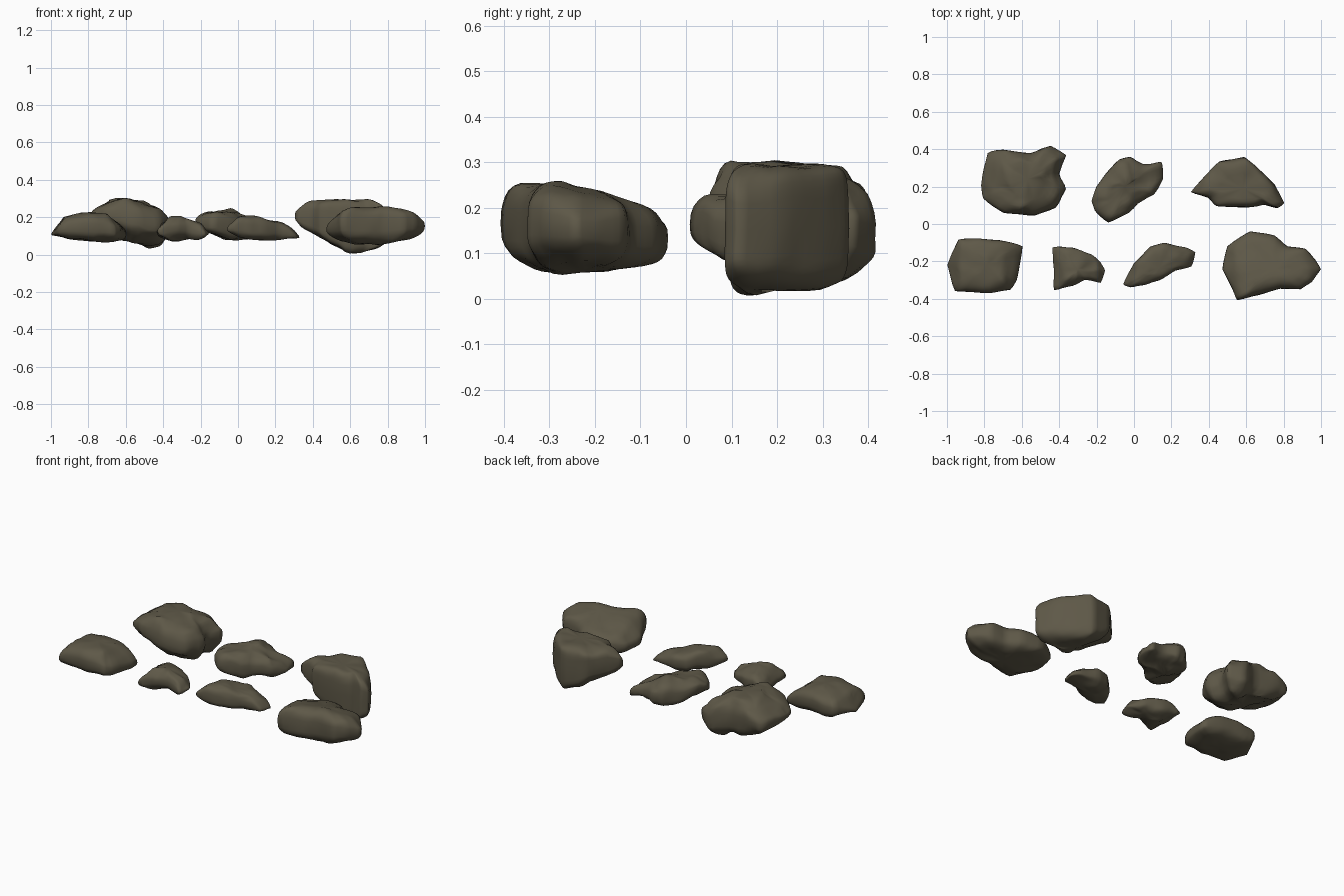
import bpy, bmesh, math
from mathutils import Vector, noise

if "Cube" in bpy.data.objects:
    bpy.data.objects.remove(bpy.data.objects["Cube"])

stone = bpy.data.materials.new("dark olive stone")
stone.diffuse_color = (0.112, 0.098, 0.064, 1)
stone.use_nodes = True
stone.node_tree.nodes["Principled BSDF"].inputs["Base Color"].default_value = stone.diffuse_color


def lerp_profile(profile, x, k):
    """Interpolate column k of (x, bottom, top) rows."""
    if x <= profile[0][0]:
        return profile[0][k]
    for a, b in zip(profile, profile[1:]):
        if x <= b[0]:
            t = (x - a[0]) / (b[0] - a[0])
            return a[k] + t * (b[k] - a[k])
    return profile[-1][k]


def rock(name, outline, profile, power=3.2, tilt_top=0.0, tilt_bot=0.0, rough=0.02, seed=0):
    """Plan outline swollen between bottom and top height profiles."""
    pts = [Vector(p) for p in outline]
    cen = sum(pts, Vector((0, 0))) / len(pts)
    ring = []
    for i, a in enumerate(pts):
        b = pts[(i + 1) % len(pts)]
        ring += [a.lerp(b, t / 4) for t in range(4)]
    n = len(ring)
    # soften corners slightly
    ring = [ring[i] * 0.8 + (ring[i - 1] + ring[(i + 1) % n]) * 0.1 for i in range(n)]

    def place(p, s, h):
        q = cen + (p - cen) * s
        bot = lerp_profile(profile, q.x, 1) + tilt_bot * (q.y - cen.y)
        top = lerp_profile(profile, q.x, 2) + tilt_top * (q.y - cen.y)
        z = (bot + top) / 2 + (top - bot) / 2 * h
        v = Vector((q.x, q.y, z))
        d = noise.noise_vector(v * 9 + Vector((seed * 7.3, 0, 0))) * rough
        d += noise.noise_vector(v * 20 + Vector((0, seed * 5.1, 0))) * rough * 0.4
        inner = 1 - 0.7 * s ** 6
        v += Vector((d.x * inner, d.y * inner, d.z * 0.7))
        v.z = max(v.z, 0)
        return v

    bm = bmesh.new()
    steps = 20
    rows = []
    for j in range(1, steps):
        a = math.pi * j / steps
        s = math.sin(a) ** (2 / power)
        c = math.cos(a)
        h = math.copysign(abs(c) ** (2 / power), c)
        rows.append([bm.verts.new(place(p, s, h)) for p in ring])
    top_v = bm.verts.new(place(cen, 0, 1))
    bot_v = bm.verts.new(place(cen, 0, -1))
    for i in range(n):
        k = (i + 1) % n
        for r0, r1 in zip(rows, rows[1:]):
            bm.faces.new((r0[i], r0[k], r1[k], r1[i]))
        bm.faces.new((top_v, rows[0][k], rows[0][i]))
        bm.faces.new((bot_v, rows[-1][i], rows[-1][k]))
    bmesh.ops.recalc_face_normals(bm, faces=bm.faces)
    for f in bm.faces:
        f.smooth = True
    me = bpy.data.meshes.new(name)
    bm.to_mesh(me)
    bm.free()
    me.materials.append(stone)
    ob = bpy.data.objects.new(name, me)
    bpy.context.collection.objects.link(ob)
    return ob


# front row, left to right
rock("rock_front_left",
     [(-1, -.22), (-.94, -.08), (-.87, -.075), (-.72, -.085), (-.59, -.115), (-.625, -.3),
      (-.66, -.35), (-.77, -.37), (-.96, -.36)],
     [(-1, .09, .13), (-.94, .085, .205), (-.82, .075, .225), (-.7, .065, .22), (-.6, .065, .16)],
     power=3.0, rough=.012, seed=1)

rock("rock_front_small",
     [(-.44, -.12), (-.33, -.125), (-.23, -.16), (-.18, -.2), (-.153, -.25), (-.18, -.32),
      (-.26, -.3), (-.32, -.33), (-.43, -.355), (-.43, -.24)],
     [(-.44, .08, .15), (-.36, .075, .205), (-.28, .08, .195), (-.2, .085, .175), (-.15, .09, .13)],
     power=2.6, rough=.025, seed=2)

rock("rock_front_middle",
     [(-.06, -.325), (0, -.21), (.085, -.12), (.165, -.1), (.27, -.125), (.33, -.15),
      (.31, -.23), (.22, -.25), (.14, -.3), (.06, -.325), (-.02, -.34)],
     [(-.06, .1, .16), (.01, .085, .22), (.1, .08, .205), (.2, .08, .18), (.28, .075, .145),
      (.33, .07, .105)],
     power=2.8, rough=.018, seed=3)

rock("rock_front_right",
     [(.47, -.24), (.495, -.12), (.62, -.035), (.755, -.06), (.82, -.12), (.92, -.13),
      (.97, -.19), (1.0, -.24), (.95, -.31), (.89, -.35), (.78, -.345), (.7, -.37),
      (.55, -.41), (.525, -.34)],
     [(.47, .09, .18), (.55, .065, .235), (.7, .055, .24), (.8, .065, .245), (.94, .08, .235),
      (1.0, .1, .2)],
     power=3.2, tilt_top=-.2, tilt_bot=.02, rough=.015, seed=4)

# back row, left to right
rock("rock_back_left",
     [(-.82, .2), (-.785, .385), (-.7, .4), (-.55, .38), (-.44, .42), (-.36, .37), (-.4, .27),
      (-.365, .19), (-.42, .085), (-.53, .045), (-.7, .06), (-.81, .14)],
     [(-.82, .14, .225), (-.73, .12, .275), (-.6, .075, .305), (-.5, .045, .28),
      (-.42, .04, .265), (-.37, .07, .235)],
     power=3.0, tilt_top=-.06, tilt_bot=-.14, rough=.028, seed=5)

rock("rock_back_middle",
     [(-.225, .12), (-.2, .2), (-.13, .29), (-.08, .345), (-.02, .36), (.05, .32), (.145, .335),
      (.155, .24), (.11, .16), (.02, .11), (-.02, .06), (-.14, .01), (-.21, .07)],
     [(-.22, .14, .22), (-.15, .1, .235), (-.05, .085, .235), (.03, .08, .215), (.1, .08, .195),
      (.155, .09, .15)],
     power=2.9, rough=.028, seed=6)

rock("rock_back_right",
     [(.3, .17), (.38, .26), (.455, .335), (.59, .36), (.65, .31), (.755, .21), (.805, .11),
      (.77, .085), (.7, .105), (.62, .09), (.44, .095), (.4, .14)],
     [(.3, .17, .24), (.36, .13, .285), (.5, .06, .295), (.59, .012, .295), (.65, .015, .293),
      (.77, .035, .28), (.8, .05, .26)],
     power=5.5, rough=.018, seed=7)
